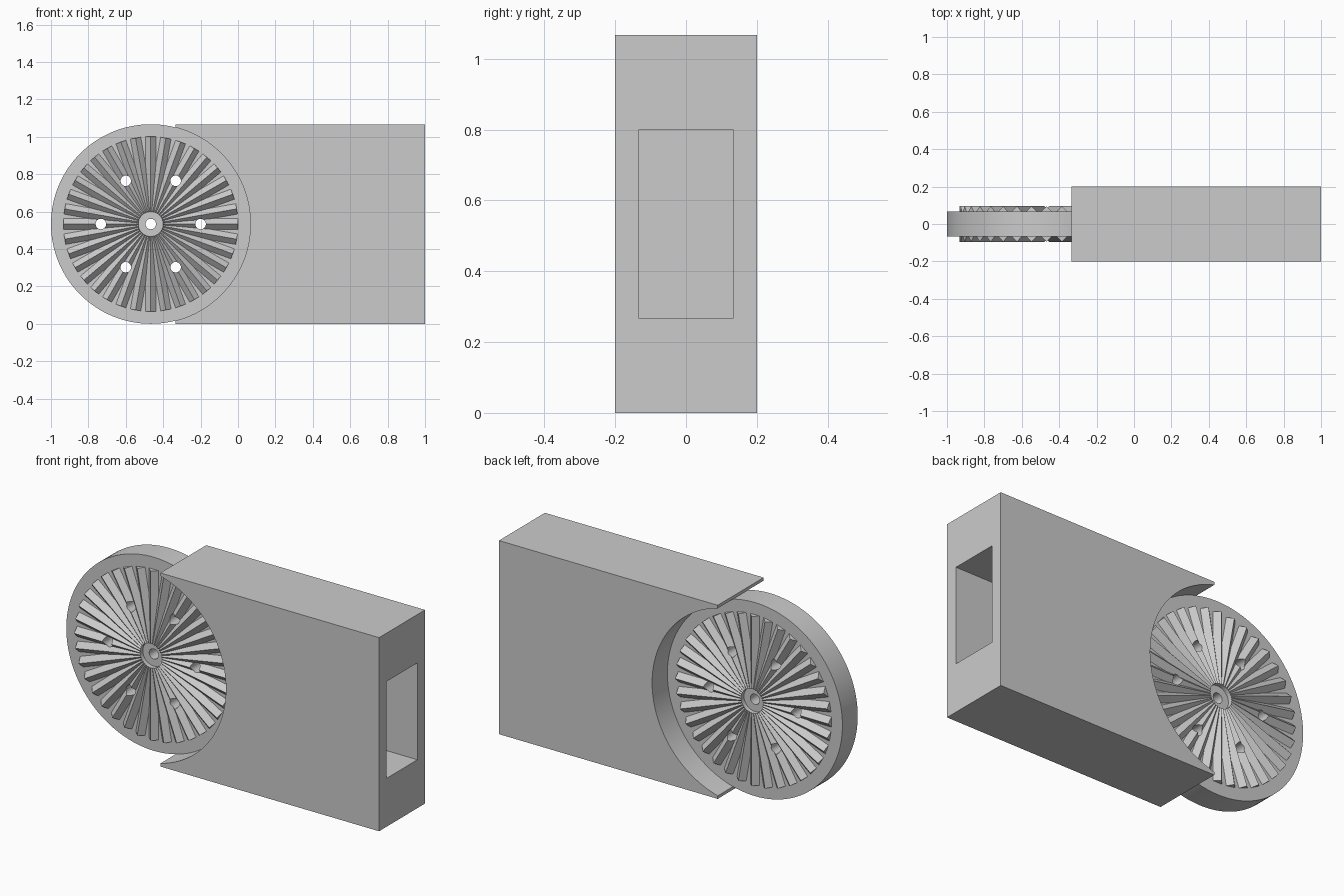
import bpy, bmesh, math
from mathutils import Matrix, Vector

U = 1 / 15                      # design unit
CENTRE = Vector((-7 * U, 0, 8 * U))
HALF = U                        # half thickness of the disc
TEETH = 36

cube = bpy.data.objects.get("Cube")
if cube:
    bpy.data.objects.remove(cube, do_unlink=True)

grey = bpy.data.materials.new("plain grey")
grey.use_nodes = True
grey.diffuse_color = (0.6, 0.6, 0.6, 1)
grey.node_tree.nodes["Principled BSDF"].inputs["Base Color"].default_value = (0.6, 0.6, 0.6, 1)


def finish(name, bm):
    bmesh.ops.recalc_face_normals(bm, faces=bm.faces)
    mesh = bpy.data.meshes.new(name)
    bm.to_mesh(mesh)
    bm.free()
    mesh.materials.append(grey)
    ob = bpy.data.objects.new(name, mesh)
    bpy.context.collection.objects.link(ob)
    return ob


def box(name, lo, hi):
    bm = bmesh.new()
    lo, hi = Vector(lo), Vector(hi)
    bmesh.ops.create_cube(bm, size=1, matrix=Matrix.Translation((lo + hi) / 2)
                          @ Matrix.Diagonal((*(hi - lo), 1)))
    return finish(name, bm)


def cylinder(name, radius, length, segments, centres=(CENTRE,)):
    bm = bmesh.new()
    for c in centres:
        bmesh.ops.create_cone(bm, cap_ends=True, segments=segments, radius1=radius,
                              radius2=radius, depth=length,
                              matrix=Matrix.Translation(c) @ Matrix.Rotation(math.pi / 2, 4, 'X'))
    return finish(name, bm)


def cut(ob, cutter):
    mod = ob.modifiers.new("cut", 'BOOLEAN')
    mod.operation, mod.solver, mod.object = 'DIFFERENCE', 'EXACT', cutter
    bpy.context.view_layer.objects.active = ob
    bpy.ops.object.modifier_apply(modifier=mod.name)


def smooth(ob):
    bpy.ops.object.select_all(action='DESELECT')
    ob.select_set(True)
    bpy.context.view_layer.objects.active = ob
    bpy.ops.object.shade_smooth_by_angle(angle=math.radians(25))


def tooth_ring(name, side):
    """Radial V ridges that merge towards the hub, on one face of the disc."""
    half_step = math.pi / TEETH
    h = 0.6 * U / math.sqrt(2)          # ridge height and half width
    inner, outer = U, 7 * U
    merge = h / math.tan(half_step)     # where neighbouring ridges meet
    ix, it = inner * math.cos(half_step), inner * math.sin(half_step)
    bm = bmesh.new()
    for k in range(TEETH):
        turn = Matrix.Rotation(2 * half_step * k, 3, 'Y')

        def v(r, t, up):
            p = turn @ Vector((r, 0, t))
            p.y = side * (HALF + up)
            return bm.verts.new(CENTRE + p)

        outline = [(inner, 0), (ix, it), (merge, h), (outer, h),
                   (outer, 0), (outer, -h), (merge, -h), (ix, -it)]
        top = [v(r, t, h - abs(t)) for r, t in outline]
        low = [v(r, t, -h) for r, t in outline]
        bm.faces.new(top[:5])
        bm.faces.new(top[4:] + top[:1])
        bm.faces.new(low)
        for i in range(len(outline)):
            if i in (1, 6):             # open where ridges join
                continue
            j = (i + 1) % len(outline)
            bm.faces.new((top[i], top[j], low[j], low[i]))
    bmesh.ops.remove_doubles(bm, verts=bm.verts, dist=1e-5)
    return finish(name, bm)


# Arm block with a round seat for the disc and a socket in its end
arm = box("arm_block", (-5 * U, -3 * U, 0), (1, 3 * U, 16 * U))
seat = cylinder("seat_cutter", 8 * U, 1, 128)
socket = box("socket_cutter", (5 * U, -2 * U, 4 * U), (1.1, 2 * U, 12 * U))

# Disc and the ridges on both of its faces
disc = cylinder("disc", 8 * U, 2 * HALF, 128)
front = tooth_ring("front_teeth", -1)
back = tooth_ring("back_teeth", 1)

# Centre bore and six bolt holes
spots = [CENTRE] + [CENTRE + 4 * U * Vector((math.cos(a), 0, math.sin(a)))
                    for a in (math.radians(60 * i) for i in range(6))]
holes = cylinder("hole_cutter", 0.42 * U, 1, 32, spots)

cut(arm, seat)
cut(arm, socket)
for part in (disc, front, back):
    cut(part, holes)
for helper in (seat, socket, holes):
    bpy.data.objects.remove(helper, do_unlink=True)
smooth(arm)
smooth(disc)
